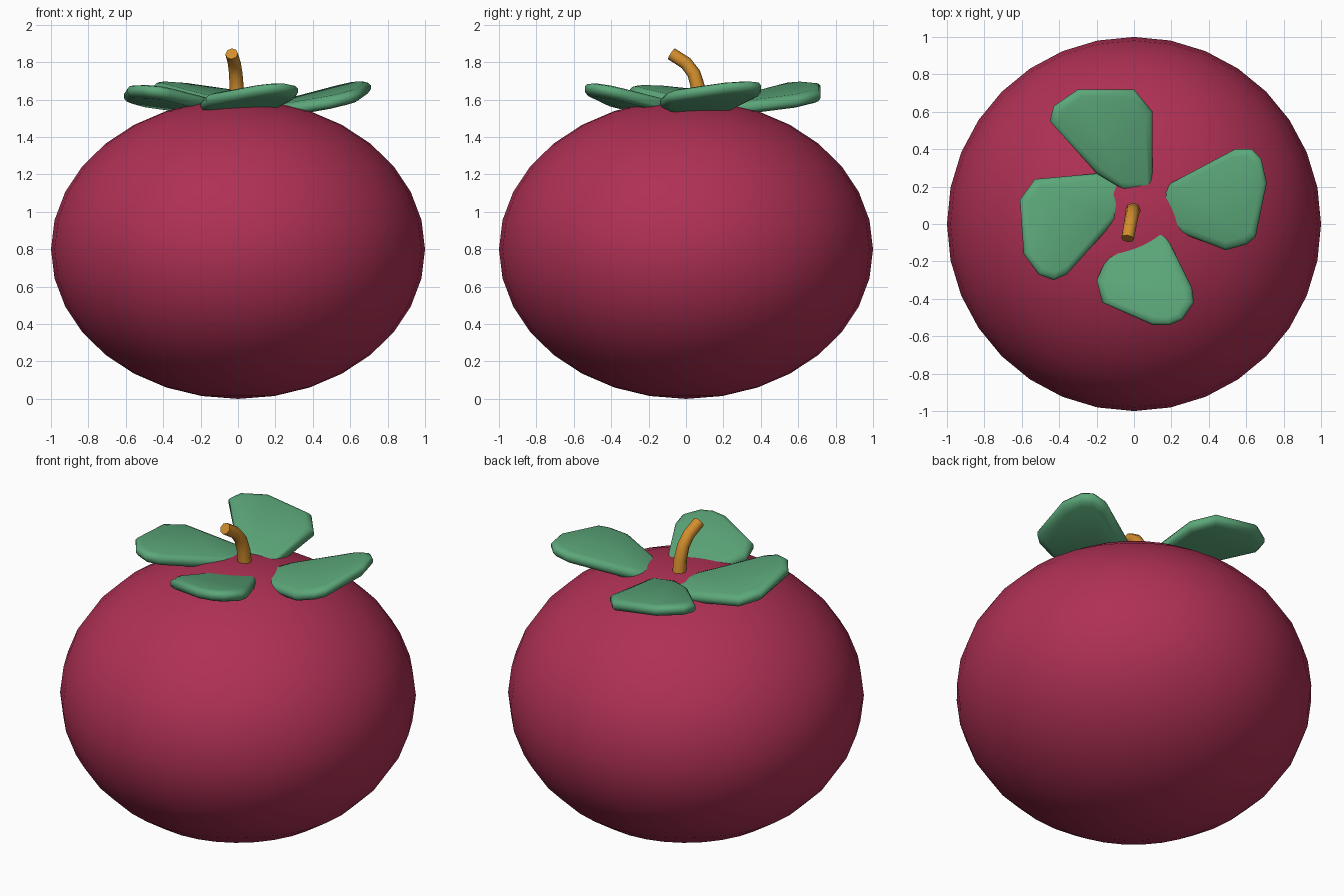
import bpy, bmesh, math
from mathutils import Vector

if "Cube" in bpy.data.objects:
    bpy.data.objects.remove(bpy.data.objects["Cube"])


def material(name, rgb):
    m = bpy.data.materials.new(name)
    m.diffuse_color = (*rgb, 1)
    m.use_nodes = True
    m.node_tree.nodes["Principled BSDF"].inputs["Base Color"].default_value = m.diffuse_color
    return m


RED = material("crimson skin", (0.43, 0.03, 0.09))
GREEN = material("leaf green", (0.107, 0.39, 0.195))
ORANGE = material("stem orange", (0.65, 0.27, 0.026))


def finish(name, bm, mat, angle):
    bmesh.ops.recalc_face_normals(bm, faces=bm.faces)
    me = bpy.data.meshes.new(name)
    bm.to_mesh(me)
    bm.free()
    me.materials.append(mat)
    ob = bpy.data.objects.new(name, me)
    bpy.context.collection.objects.link(ob)
    bpy.ops.object.select_all(action='DESELECT')
    ob.select_set(True)
    bpy.context.view_layer.objects.active = ob
    bpy.ops.object.shade_smooth_by_angle(angle=math.radians(angle))


def skin(bm, rings):
    """Bridge equal-length rings of points and cap both ends."""
    loops = [[bm.verts.new(p) for p in r] for r in rings]
    n = len(loops[0])
    for a, b in zip(loops, loops[1:]):
        for i in range(n):
            j = (i + 1) % n
            bm.faces.new((a[i], a[j], b[j], b[i]))
    bm.faces.new(loops[0])
    bm.faces.new(loops[-1])


# fruit body: squashed sphere
bm = bmesh.new()
bmesh.ops.create_uvsphere(bm, u_segments=32, v_segments=16, radius=1)
for v in bm.verts:
    v.co.z = 0.8 + 0.8 * v.co.z
finish("fruit_body", bm, RED, 60)

# leaves: outline, axis angle, height of the outer edge, outward slope
LEAVES = {
    "leaf_right": (5, 1.65, 0.22, [
        (0.13, 0.14), (0.20, 0.22), (0.54, 0.40), (0.63, 0.40), (0.68, 0.35),
        (0.71, 0.22), (0.65, -0.07), (0.60, -0.11), (0.49, -0.14), (0.18, -0.02)]),
    "leaf_front": (275, 1.65, 0.22, [
        (-0.06, 0.0), (-0.20, -0.30), (-0.17, -0.42), (0.10, -0.54), (0.19, -0.54),
        (0.26, -0.51), (0.32, -0.42), (0.31, -0.34), (0.14, 0.0)]),
    "leaf_left": (191, 1.63, 0.15, [
        (-0.01, 0.22), (-0.08, 0.26), (-0.20, 0.27), (-0.53, 0.24), (-0.61, 0.13),
        (-0.59, -0.16), (-0.51, -0.27), (-0.43, -0.30), (-0.36, -0.27), (-0.09, 0.03)]),
    "leaf_back": (113, 1.64, 0.17, [
        (0.10, 0.18), (0.10, 0.60), (0.0, 0.72), (-0.30, 0.72), (-0.43, 0.63),
        (-0.45, 0.55), (-0.20, 0.27), (-0.05, 0.18)]),
}
# rounded rim: (height offset, inset)
RIM = [(-0.035, 0.045), (-0.027, 0.016), (-0.01, 0.0), (0.012, 0.0), (0.028, 0.014), (0.036, 0.045)]
for name, (deg, z0, slope, outline) in LEAVES.items():
    a = math.radians(deg)
    pts = [Vector(p) for p in outline]
    mid = sum(pts, Vector((0, 0))) / len(pts)

    def place(p, dh, inset):
        d = mid - p
        q = p + d.normalized() * inset
        x, y = q.x - 0.05, q.y - 0.09
        r = x * math.cos(a) + y * math.sin(a)
        t = y * math.cos(a) - x * math.sin(a)
        return (q.x, q.y, z0 + slope * (r - 0.63) + 0.085 * t + dh)

    bm = bmesh.new()
    skin(bm, [[place(p, h, i) for p in pts] for h, i in RIM])
    finish(name, bm, GREEN, 50)

# stem: bent tapering tube
path = [Vector(p) for p in [(-0.005, 0.075, 1.55), (-0.007, 0.066, 1.66),
                            (-0.012, 0.042, 1.74), (-0.02, 0.0, 1.795), (-0.034, -0.078, 1.845)]]
radii = [0.042, 0.038, 0.036, 0.035, 0.034]
rings = []
for i, (p, r) in enumerate(zip(path, radii)):
    d = (path[min(i + 1, 4)] - path[max(i - 1, 0)]).normalized()
    u = d.cross(Vector((1, 0, 0))).normalized()
    w = d.cross(u)
    rings.append([p + r * (math.cos(k * math.pi / 4) * u + math.sin(k * math.pi / 4) * w)
                  for k in range(8)])
bm = bmesh.new()
skin(bm, rings)
finish("stem", bm, ORANGE, 60)
